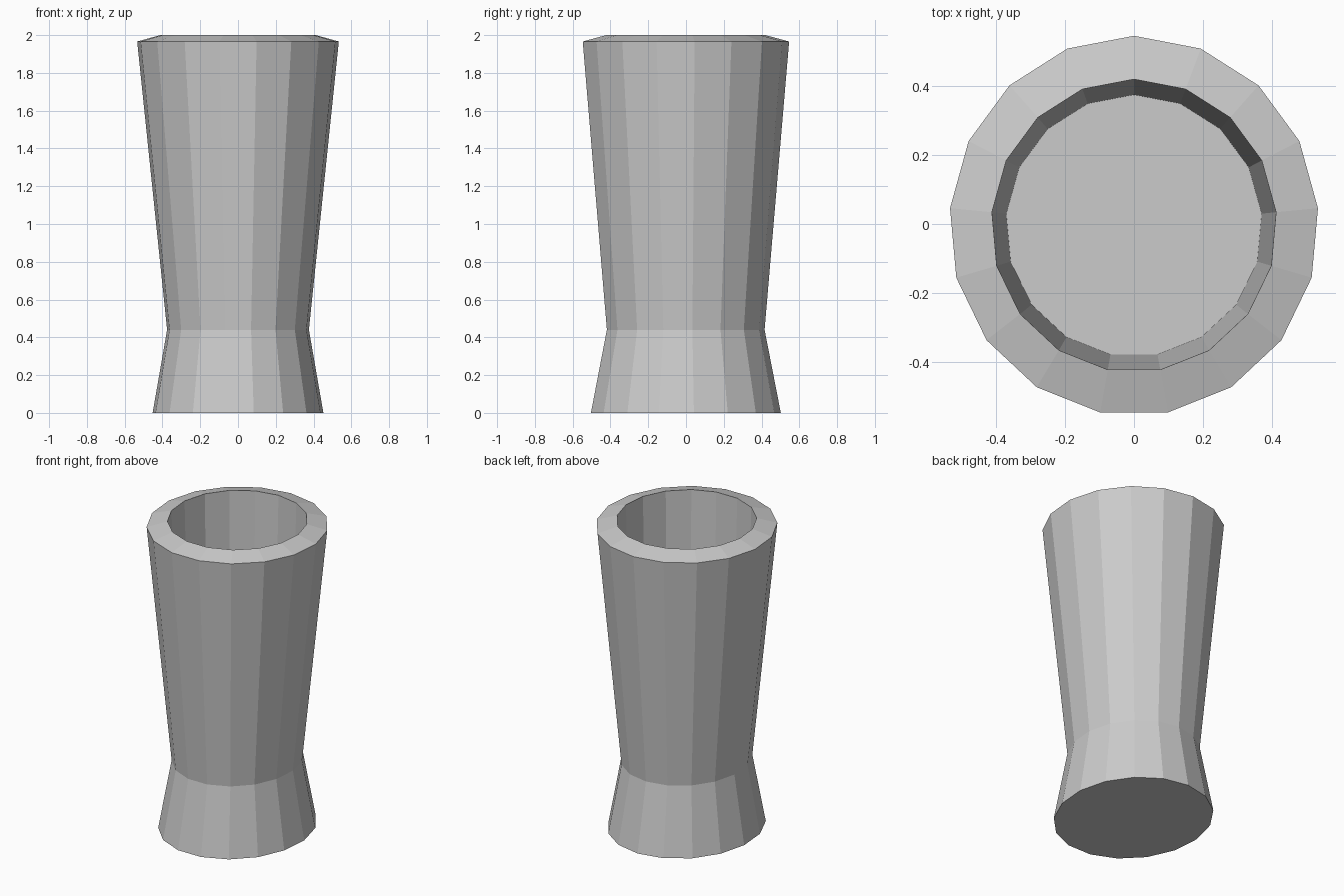
import bpy, bmesh
from math import sin, cos, pi

if "Cube" in bpy.data.objects:
    bpy.data.objects.remove(bpy.data.objects["Cube"])

SIDES = 17

# Elliptical rings from the base, up the outside, over the rim and down inside
PROFILE = [  # x radius, y radius, height
    (0.454, 0.507, 0.0),     # foot
    (0.377, 0.421, 0.44),    # waist
    (0.536, 0.551, 1.966),   # outer lip
    (0.414, 0.425, 2.0),     # inner lip
    (0.372, 0.380, 0.5),     # inside floor
]


def ring(bm, rx, ry, z):
    return [bm.verts.new((rx * sin(2 * pi * i / SIDES),
                          ry * cos(2 * pi * i / SIDES) - 0.005, z))
            for i in range(SIDES)]


bm = bmesh.new()
rings = [ring(bm, *p) for p in PROFILE]

# Walls
for a, b in zip(rings, rings[1:]):
    for i in range(SIDES):
        j = (i + 1) % SIDES
        bm.faces.new((a[i], a[j], b[j], b[i]))

# Underside and inside floor
bm.faces.new(rings[0])
bm.faces.new(rings[-1])
bmesh.ops.recalc_face_normals(bm, faces=bm.faces)

mesh = bpy.data.meshes.new("flared_cup")
bm.to_mesh(mesh)
bm.free()
cup = bpy.data.objects.new("flared_cup", mesh)
bpy.context.collection.objects.link(cup)
